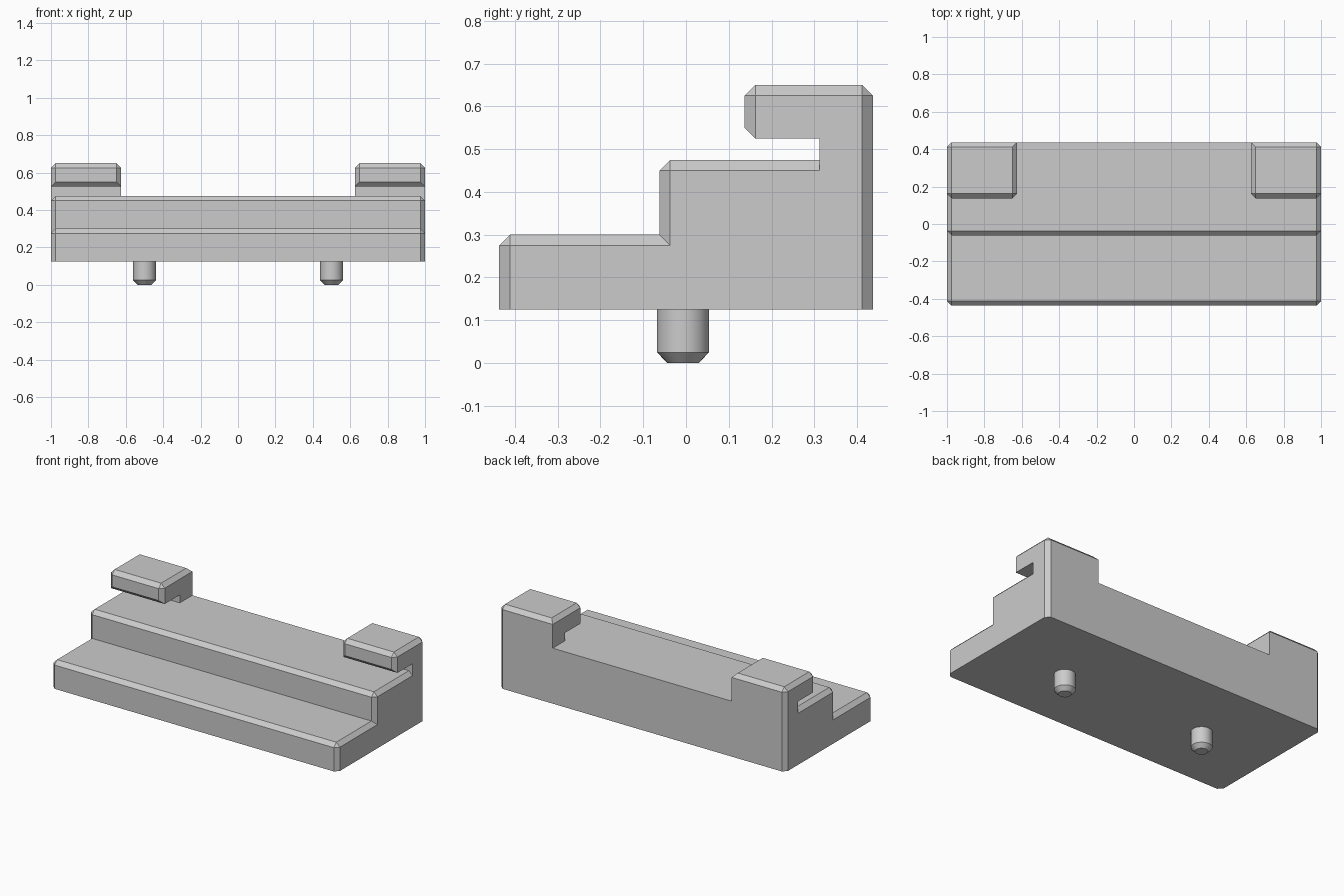
import bpy
import bmesh

cube = bpy.data.objects.get("Cube")
if cube:
    bpy.data.objects.remove(cube, do_unlink=True)

CHAMFER = 0.025

grey = bpy.data.materials.new("plain grey")
grey.use_nodes = True
colour = (0.6, 0.6, 0.6, 1)
grey.diffuse_color = colour
grey.node_tree.nodes["Principled BSDF"].inputs["Base Color"].default_value = colour


def finish(name, bm):
    bmesh.ops.recalc_face_normals(bm, faces=bm.faces[:])
    mesh = bpy.data.meshes.new(name)
    bm.to_mesh(mesh)
    bm.free()
    mesh.materials.append(grey)
    obj = bpy.data.objects.new(name, mesh)
    bpy.context.collection.objects.link(obj)
    return obj


def near(a, b):
    return abs(a - b) < 1e-4


def extrude_profile(name, profile, x0, x1, rule):
    """Extrude a (y, z) profile along x and chamfer the edges chosen by rule."""
    bm = bmesh.new()
    face = bm.faces.new([bm.verts.new((x0, y, z)) for y, z in profile])
    made = bmesh.ops.extrude_face_region(bm, geom=[face])["geom"]
    moved = [v for v in made if isinstance(v, bmesh.types.BMVert)]
    bmesh.ops.translate(bm, verts=moved, vec=(x1 - x0, 0, 0))
    bmesh.ops.recalc_face_normals(bm, faces=bm.faces[:])
    edges = [e for e in bm.edges if rule(e.verts[0].co, e.verts[1].co)]
    bmesh.ops.bevel(bm, geom=edges, offset=CHAMFER, offset_type='OFFSET',
                    segments=1, profile=0.5, affect='EDGES', clamp_overlap=True)
    return finish(name, bm)


# Stepped base: chamfered ends, corners and tread noses
BOTTOM, TREAD, DECK = 0.125, 0.30, 0.475
FRONT, RISER, BACK = -0.437, -0.062, 0.437


def base_rule(a, b):
    if near(a.x, b.x):
        return not (near(a.z, BOTTOM) and near(b.z, BOTTOM))
    return (near(a.y, FRONT) and near(a.z, TREAD)) or (near(a.y, RISER) and near(a.z, DECK))


extrude_profile("stepped_base",
                [(FRONT, BOTTOM), (BACK, BOTTOM), (BACK, DECK),
                 (RISER, DECK), (RISER, TREAD), (FRONT, TREAD)],
                -1, 1, base_rule)

# Overhanging clips at the two back corners
TOP, LIP, UNDER, POST, FOOT = 0.65, 0.137, 0.525, 0.312, DECK - CHAMFER


def clip_rule(a, b):
    top = near(a.z, TOP) and near(b.z, TOP)
    lip = near(a.y, LIP) and near(b.y, LIP)
    corner = near(a.y, BACK) and near(b.y, BACK) and near(abs(a.x), 1) and near(abs(b.x), 1)
    return top or lip or corner


for side, x0, x1 in (("left", 0.625, 1), ("right", -1, -0.625)):
    extrude_profile(side + "_clip",
                    [(POST, FOOT), (BACK, FOOT), (BACK, TOP),
                     (LIP, TOP), (LIP, UNDER), (POST, UNDER)],
                    x0, x1, clip_rule)


# Locating pegs with a tapered tip
def peg(name, x):
    bm = bmesh.new()
    rings = []
    for radius, z in ((0.037, 0), (0.061, CHAMFER), (0.061, BOTTOM + 0.005)):
        ring = bmesh.ops.create_circle(bm, segments=32, radius=radius)["verts"]
        bmesh.ops.translate(bm, verts=ring, vec=(x, -0.007, z))
        rings.append(ring)
    for low, high in zip(rings, rings[1:]):
        for i in range(len(low)):
            bm.faces.new((low[i - 1], low[i], high[i], high[i - 1]))
    bm.faces.new(rings[0])
    bm.faces.new(rings[-1])
    obj = finish(name, bm)
    bpy.ops.object.select_all(action='DESELECT')
    obj.select_set(True)
    bpy.context.view_layer.objects.active = obj
    bpy.ops.object.shade_smooth_by_angle(angle=0.5)


peg("left_peg", 0.5)
peg("right_peg", -0.5)
